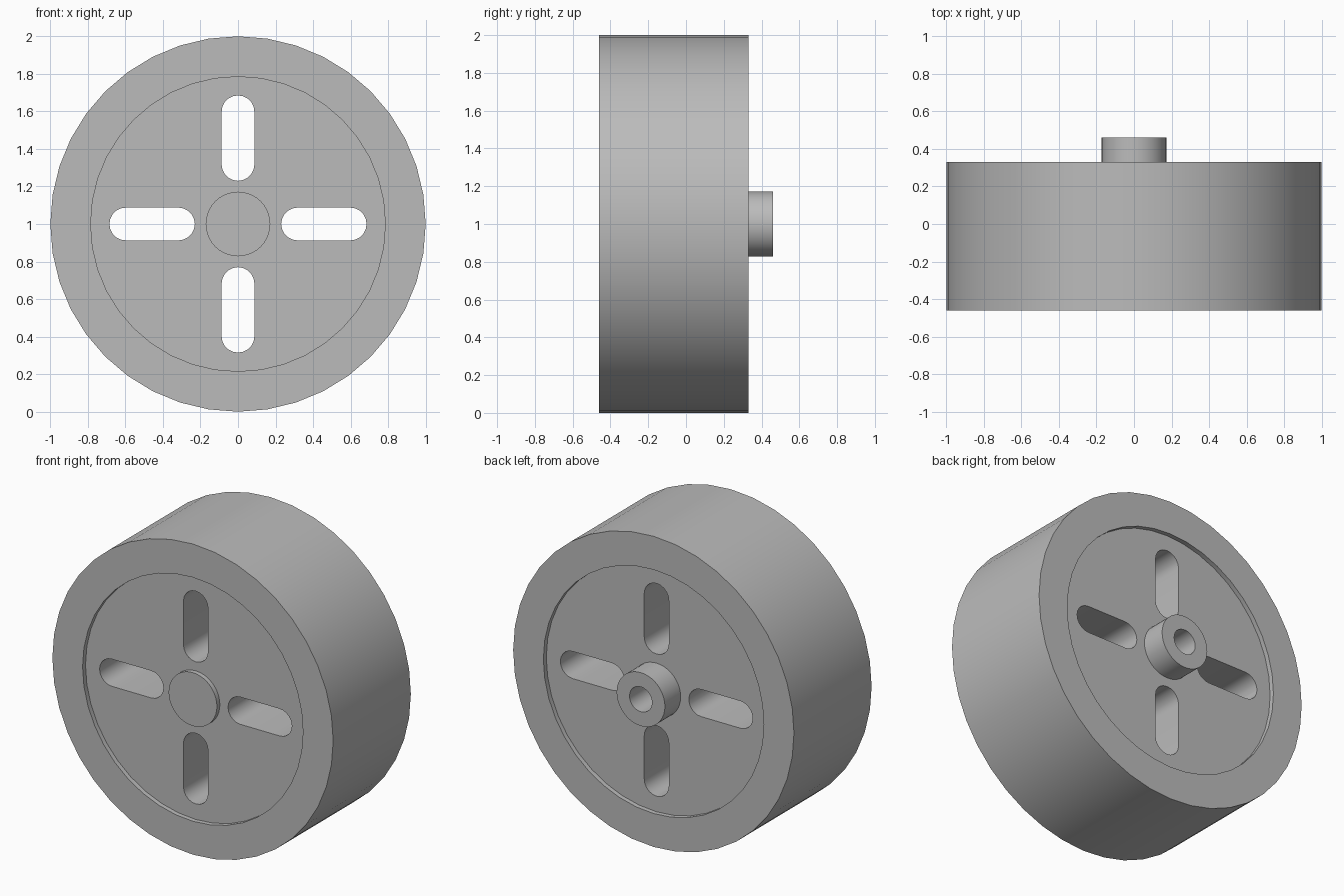
import bpy, bmesh, math
from mathutils import Matrix, Vector

cube = bpy.data.objects.get("Cube")
if cube:
    bpy.data.objects.remove(cube, do_unlink=True)

SIDES = 40
FRONT, BACK, RECESS = -0.46, 0.33, 0.03
RIM, HUB, BORE = 0.785, 0.172, 0.08
CENTRE = Vector((0, 0, 1))

grey = bpy.data.materials.new("plain grey")
grey.use_nodes = True
colour = (0.5, 0.5, 0.5, 1)
grey.diffuse_color = colour
grey.node_tree.nodes["Principled BSDF"].inputs["Base Color"].default_value = colour


def make_object(name, bm):
    bmesh.ops.recalc_face_normals(bm, faces=bm.faces)
    mesh = bpy.data.meshes.new(name)
    bm.to_mesh(mesh)
    bm.free()
    mesh.materials.append(grey)
    obj = bpy.data.objects.new(name, mesh)
    bpy.context.collection.objects.link(obj)
    return obj


# Wheel body: radius and depth profile turned around the axle
profile = [
    (0, FRONT), (HUB, FRONT), (HUB, FRONT + RECESS), (RIM, FRONT + RECESS),
    (RIM, FRONT), (1, FRONT), (1, BACK), (RIM, BACK),
    (RIM, BACK - RECESS), (HUB, BACK - RECESS), (HUB, 0.46),
    (BORE, 0.46), (BORE, -0.2), (0, -0.2),
]
bm = bmesh.new()
verts = [bm.verts.new(CENTRE + Vector((r, y, 0))) for r, y in profile]
edges = [bm.edges.new(pair) for pair in zip(verts, verts[1:])]
bmesh.ops.spin(bm, geom=verts + edges, cent=CENTRE, axis=(0, 1, 0),
               angle=math.tau, steps=SIDES, use_merge=True)
bmesh.ops.remove_doubles(bm, verts=bm.verts, dist=0.0001)
wheel = make_object("wheel", bm)

# Four rounded slots cut right through the web
SLOT_R, SLOT_IN, SLOT_OUT, ARC = 0.0875, 0.23, 0.685, 10
bm = bmesh.new()
for quarter in range(4):
    turn = Matrix.Rotation(quarter * math.pi / 2, 3, 'Y')
    outline = []
    for centre, start in ((SLOT_OUT - SLOT_R, -math.pi / 2),
                          (SLOT_IN + SLOT_R, math.pi / 2)):
        for i in range(ARC + 1):
            a = start + math.pi * i / ARC
            p = Vector((centre + SLOT_R * math.cos(a), -0.6, SLOT_R * math.sin(a)))
            outline.append(bm.verts.new(CENTRE + turn @ p))
    face = bm.faces.new(outline)
    grown = bmesh.ops.extrude_face_region(bm, geom=[face])["geom"]
    moved = [v for v in grown if isinstance(v, bmesh.types.BMVert)]
    bmesh.ops.translate(bm, verts=moved, vec=(0, 1.2, 0))
cutter = make_object("slot_cutter", bm)
cutter.hide_render = True

cut = wheel.modifiers.new("slots", 'BOOLEAN')
cut.operation = 'DIFFERENCE'
cut.solver = 'EXACT'
cut.object = cutter
bpy.ops.object.select_all(action='DESELECT')
bpy.context.view_layer.objects.active = wheel
wheel.select_set(True)
bpy.ops.object.modifier_apply(modifier=cut.name)
bpy.data.objects.remove(cutter, do_unlink=True)

# Smooth round walls with crisp edges
bpy.ops.object.shade_smooth_by_angle(angle=math.radians(30))
